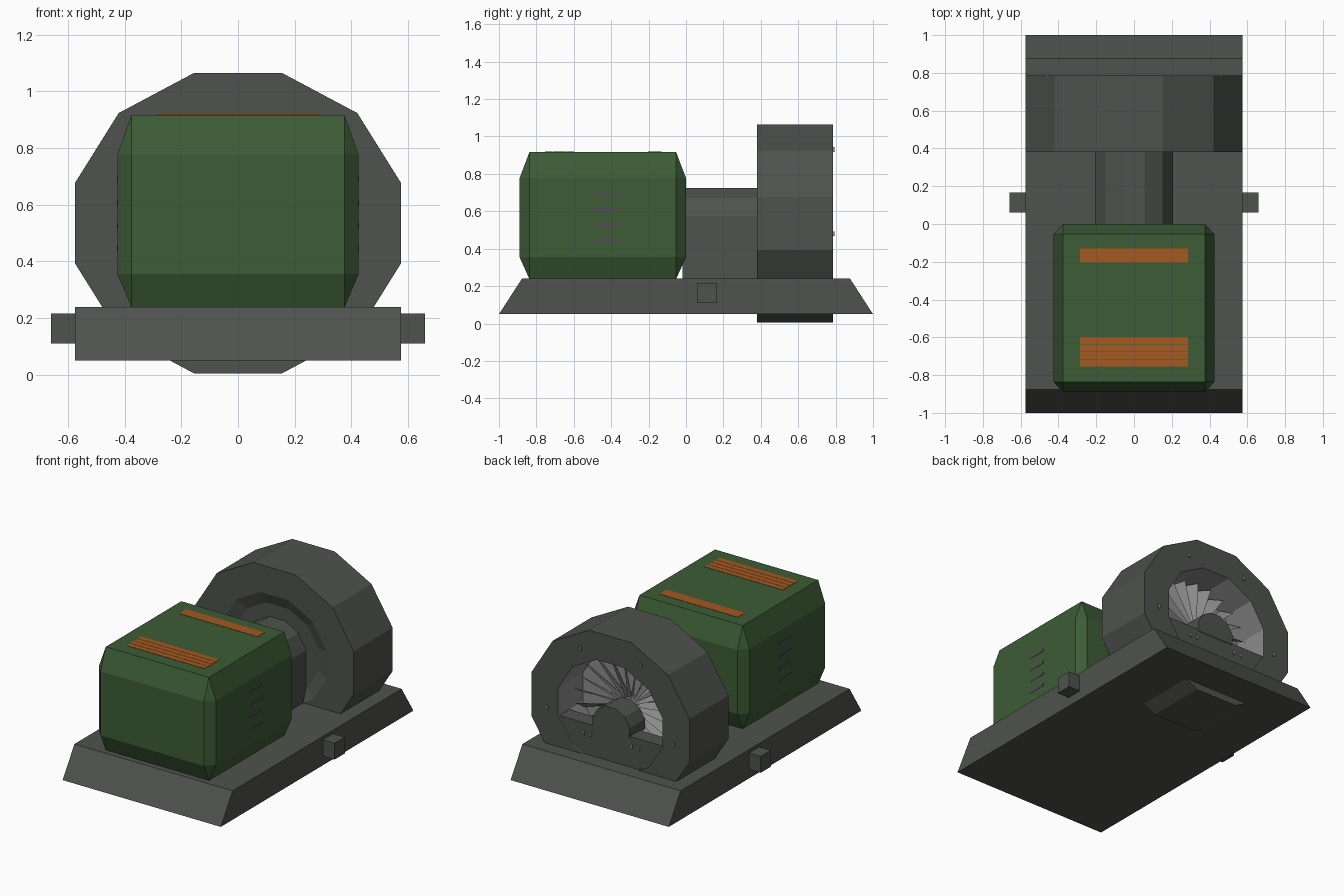
import bpy, bmesh, math
from mathutils import Vector

if "Cube" in bpy.data.objects:
    bpy.data.objects.remove(bpy.data.objects["Cube"])

def mat(name, c):
    m = bpy.data.materials.new(name)
    m.diffuse_color = (*c, 1)
    m.use_nodes = True
    m.node_tree.nodes["Principled BSDF"].inputs["Base Color"].default_value = m.diffuse_color
    return m

DARK = mat("dark_grey", (.078, .085, .075))
GREEN = mat("green", (.047, .107, .037))
ORANGE = mat("orange", (.37, .10, .015))
LIGHT = mat("light_grey", (.26, .26, .26))
SLOT = mat("slot_grey", (.085, .07, .095))

def finish(name, bm, *mats):
    bmesh.ops.recalc_face_normals(bm, faces=bm.faces[:])
    me = bpy.data.meshes.new(name)
    bm.to_mesh(me)
    bm.free()
    for m in mats:
        me.materials.append(m)
    ob = bpy.data.objects.new(name, me)
    bpy.context.collection.objects.link(ob)
    return ob

def hull(name, pts, m):
    bm = bmesh.new()
    for p in pts:
        bm.verts.new(p)
    bmesh.ops.convex_hull(bm, input=bm.verts[:])
    bmesh.ops.dissolve_limit(bm, angle_limit=.01, verts=bm.verts[:], edges=bm.edges[:])
    return finish(name, bm, m)

def box(name, lo, hi, m):
    return hull(name, [(x, y, z) for x in (lo[0], hi[0]) for y in (lo[1], hi[1]) for z in (lo[2], hi[2])], m)

def prism(name, xz, y0, y1, m):
    return hull(name, [(x, y, z) for x, z in xz for y in (y0, y1)], m)

CZ = .535                      # fan axis height
RX, RZ = .595, .549            # housing radii

def ring(scale, y, idx=range(12)):
    return [(RX * scale * math.cos(math.radians(15 + 30 * i)), y,
             CZ + RZ * scale * math.sin(math.radians(15 + 30 * i))) for i in idx]

def arch(r, cz, bottom):
    a = [math.radians(15 + 30 * i) for i in range(6)]
    top = [(r * math.cos(t), cz + r * math.sin(t)) for t in a]
    return top + [(top[0][0], bottom), (top[-1][0], bottom)]

# sloped base and side lugs
hull("base", [(x, s * y, z) for x in (-.575, .575) for s in (-1, 1) for y, z in ((1, .05), (.877, .24))], DARK)
for s, n in ((-1, "left"), (1, "right")):
    box(n + "_lug", (min(s * .57, s * .66), .06, .11), (max(s * .57, s * .66), .167, .217), DARK)

# motor cover: rectangle at top and bottom, chamfered octagon between
YC, pts = -.445, []
for sx in (-1, 1):
    for sy in (-1, 1):
        for z in (.237, .917):
            pts.append((sx * .375, YC + sy * .392, z))
        for z in (.355, .777):
            pts += [(sx * .375, YC + sy * .445, z), (sx * .425, YC + sy * .392, z)]
hull("motor_cover", pts, GREEN)

# orange slats on top, dark slots at the sides
for i, y in enumerate((-.149, -.186, -.618, -.657, -.696, -.735)):
    box(f"top_slat_{i}", (-.285, y - .0185, .914), (.285, y + .0185, .919), ORANGE)
for s in (-1, 1):
    for i, z in enumerate((.445, .525, .605, .69)):
        box(f"side_slot_{s}_{i}", (s * .424 - .003, -.49, z - .009), (s * .424 + .003, -.36, z + .009), SLOT)

# arched shaft tunnel
prism("shaft_tunnel", arch(.215, .518, .2), -.02, .42, DARK)

# fan housing: lofted 12-sided loops, open at the back
bm = bmesh.new()
loops = [[bm.verts.new(p) for p in ring(s, y)] for s, y in
         ((.52, .41), (.66, .38), (1, .38), (1, .785), (.66, .785), (.66, .53))]
for k, (a, b) in enumerate(zip(loops, loops[1:])):
    for i in range(12):
        f = bm.faces.new((a[i], a[(i + 1) % 12], b[(i + 1) % 12], b[i]))
        f.material_index = int(k == 4)
bm.faces.new(loops[0])
bm.faces.new(loops[-1]).material_index = 1
finish("fan_housing", bm, DARK, LIGHT)

# twisted fan blades
bm = bmesh.new()
N = 22
for i in range(N):
    t = 2 * math.pi * i / N
    v = []
    for r, d, y in ((.1, -.06, .55), (.1, .10, .60), (.62, .10, .63), (.62, -.06, .55)):
        v.append(bm.verts.new((RX * r * math.cos(t + d), y, CZ + RZ * r * math.sin(t + d))))
    bm.faces.new(v)
finish("fan_blades", bm, LIGHT)

# lower cover plate, hub arch and bolts
low = ring(.66, 0, range(6, 12))
prism("lower_plate", [(p[0], p[2]) for p in low], .67, .775, DARK)
prism("hub_arch", arch(.14, .46, .43), .62, .778, DARK)
for i, (x, z) in enumerate(((-.2, .38), (.2, .38), (-.15, .38), (.15, .38), (-.46, .48), (.46, .48), (-.22, .93), (.22, .93))):
    y = .775 if i < 4 else .785
    box(f"bolt_{i}", (x - .008, y - .01, z - .013), (x + .008, y + .008, z + .013), LIGHT)
